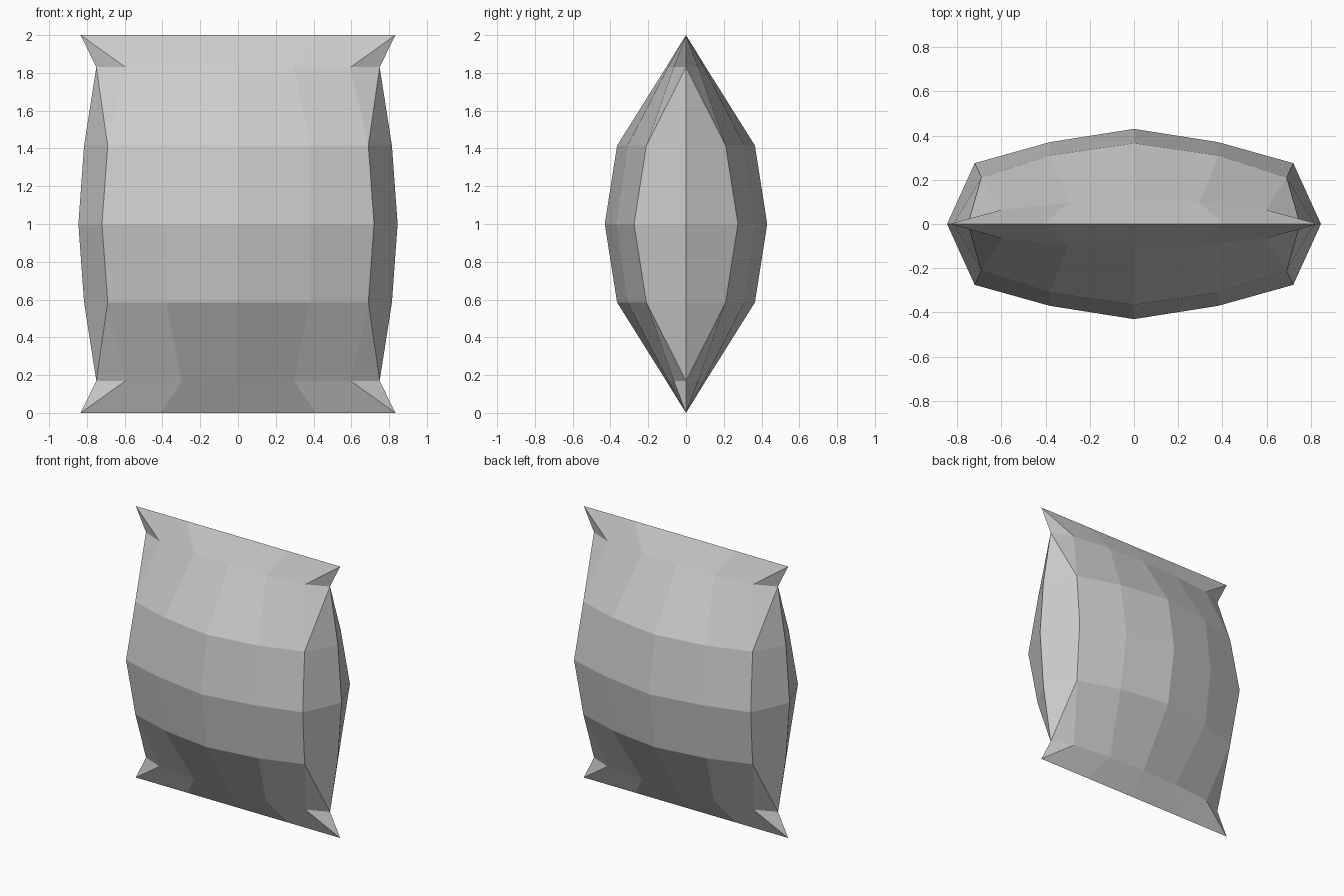
import bpy
import bmesh

cube = bpy.data.objects.get("Cube")
if cube:
    bpy.data.objects.remove(cube, do_unlink=True)

# Single fabric colour
fabric = bpy.data.materials.new("light grey fabric")
fabric.use_nodes = True
colour = (0.6, 0.6, 0.6, 1)
fabric.diffuse_color = colour
fabric.node_tree.nodes["Principled BSDF"].inputs["Base Color"].default_value = colour

# One eighth of the cushion: rows from the middle upwards, columns from the centre outwards
rows = [
    [(0, 0.43, 0), (0.38, 0.37, 0), (0.72, 0.275, 0), (0.845, 0, 0)],
    [(0, 0.365, 0.415), (0.38, 0.31, 0.415), (0.69, 0.21, 0.415), (0.815, 0, 0.415)],
    [(0, 0.105, 0.83), (0.295, 0.095, 0.83), (0.595, 0.065, 0.83), (0.75, 0, 0.83)],
    [(0, 0, 1), (0.41, 0, 1), (0.833, 0, 1)],
]
bm = bmesh.new()
grid = [[bm.verts.new(p) for p in row] for row in rows]

# Puffed panels
for low, high in zip(grid, grid[1:]):
    for c in range(2):
        bm.faces.new((low[c + 1], low[c], high[c], high[c + 1]))

# Side gusset, pinched fold and pointed corner
middle, shoulder, fold, seam = grid
bm.faces.new((middle[3], middle[2], shoulder[2], shoulder[3]))
bm.faces.new((shoulder[3], shoulder[2], fold[3]))
bm.faces.new((shoulder[2], fold[2], fold[3]))
bm.faces.new((fold[3], fold[2], seam[2]))

mesh = bpy.data.meshes.new("cushion")
bm.to_mesh(mesh)
bm.free()
mesh.materials.append(fabric)
cushion = bpy.data.objects.new("cushion", mesh)
cushion.location.z = 1
bpy.context.collection.objects.link(cushion)

# Reflect the eighth into the whole cushion
mirror = cushion.modifiers.new("whole cushion", "MIRROR")
mirror.use_axis = (True, True, True)
mirror.use_clip = True
mirror.merge_threshold = 0.001
